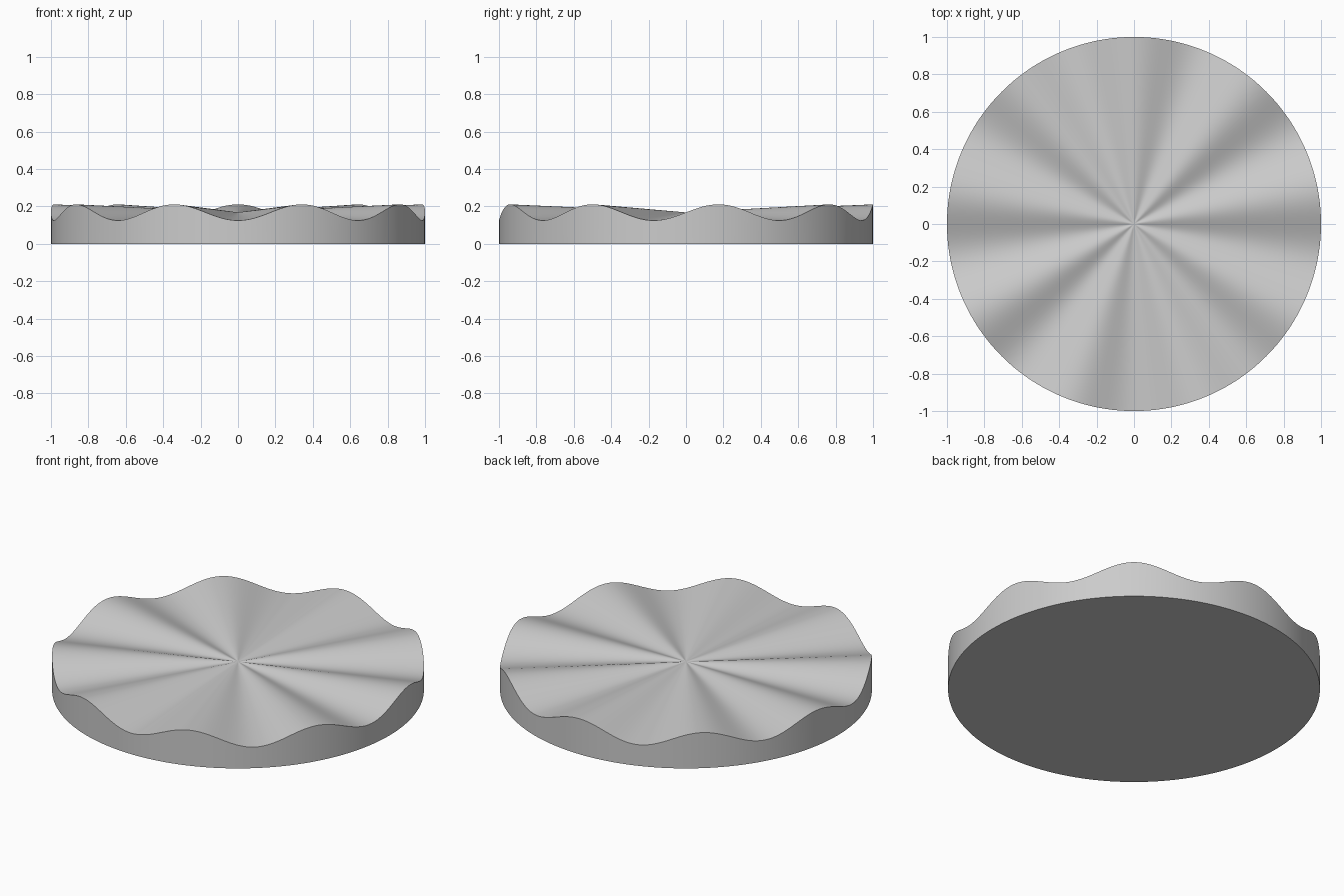
import bpy, bmesh
from math import sin, cos, tau, radians

cube = bpy.data.objects.get("Cube")
if cube:
    bpy.data.objects.remove(cube, do_unlink=True)

SEGMENTS = 288
WAVES = 9
MID_HEIGHT = 0.168
AMPLITUDE = 0.043

grey = bpy.data.materials.new("plain grey")
grey.use_nodes = True
colour = (0.6, 0.6, 0.6, 1.0)
grey.diffuse_color = colour
grey.node_tree.nodes["Principled BSDF"].inputs["Base Color"].default_value = colour

bm = bmesh.new()


def ring(radius, height):
    """Circle of vertices whose height depends on radius and angle."""
    angles = [tau * i / SEGMENTS for i in range(SEGMENTS)]
    return [bm.verts.new((radius * cos(a), radius * sin(a), height(radius, a))) for a in angles]


def bridge(lower, upper):
    for i in range(SEGMENTS):
        j = (i + 1) % SEGMENTS
        bm.faces.new((lower[i], lower[j], upper[j], upper[i]))


def wave(radius, angle):
    return MID_HEIGHT + AMPLITUDE * radius * sin(WAVES * angle)


# Flat base and upright rim wall
base = ring(1, lambda r, a: 0)
bm.faces.new(base[::-1])
outer = ring(1, wave)
bridge(base, outer)

# Rippled top, with straight folds running in to the centre
for radius in (0.6, 0.25, 0.03):
    inner = ring(radius, wave)
    bridge(outer, inner)
    outer = inner
centre = bm.verts.new((0, 0, MID_HEIGHT))
for i in range(SEGMENTS):
    bm.faces.new((outer[i], outer[(i + 1) % SEGMENTS], centre))

mesh = bpy.data.meshes.new("rippled_disc")
bm.to_mesh(mesh)
bm.free()
mesh.materials.append(grey)
disc = bpy.data.objects.new("rippled_disc", mesh)
bpy.context.collection.objects.link(disc)

# Smooth wall and top, crisp rim edges
bpy.ops.object.select_all(action="DESELECT")
disc.select_set(True)
bpy.context.view_layer.objects.active = disc
bpy.ops.object.shade_smooth_by_angle(angle=radians(30))
